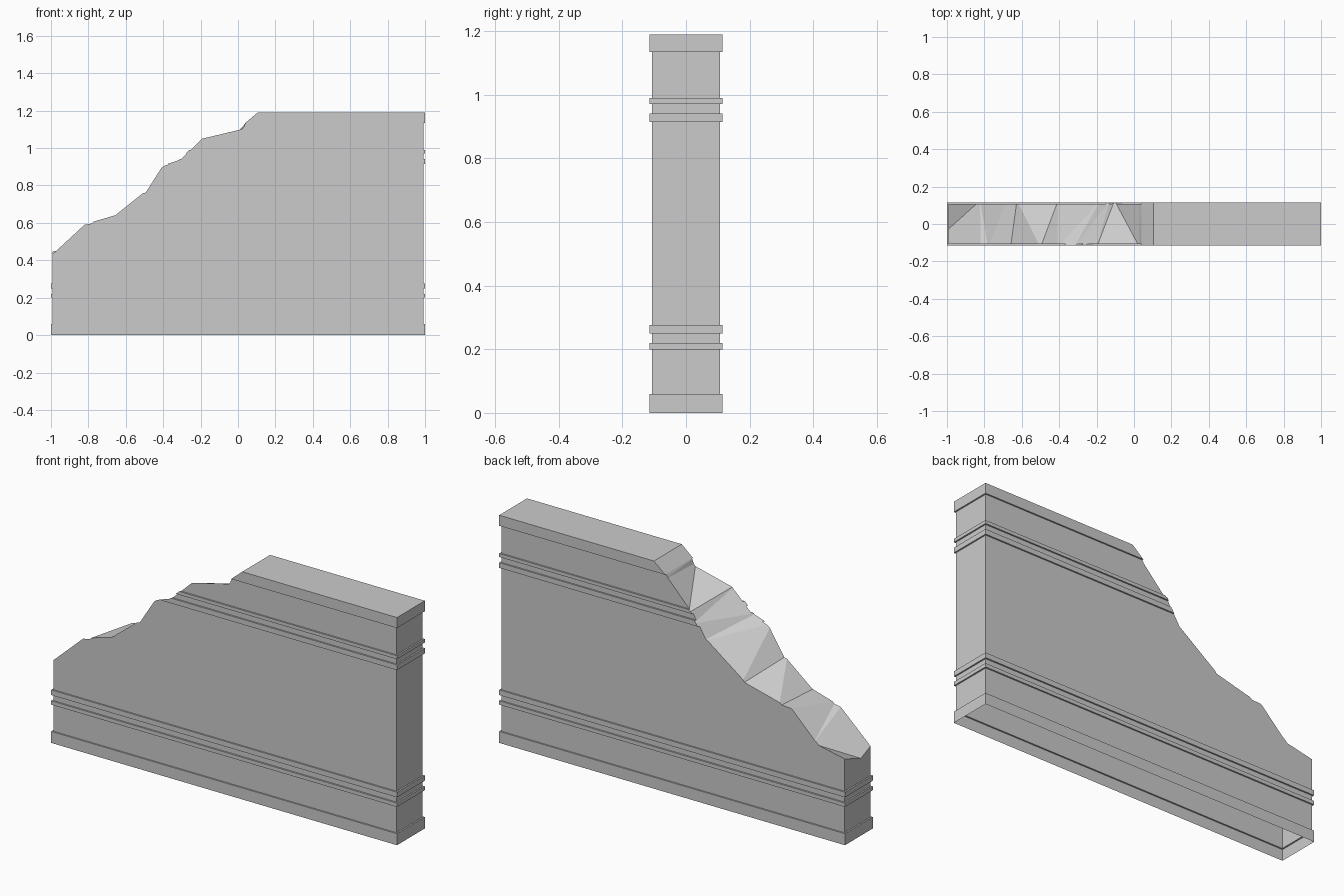
import bpy
import bmesh

cube = bpy.data.objects.get("Cube")
if cube:
    bpy.data.objects.remove(cube, do_unlink=True)

HALF_X, HALF_Y, HEIGHT = 1.0, 0.115, 1.19
INSET = 0.008

stone = bpy.data.materials.new("grey stone")
stone.use_nodes = True
stone.diffuse_color = (0.6, 0.6, 0.6, 1)
stone.node_tree.nodes["Principled BSDF"].inputs["Base Color"].default_value = (0.6, 0.6, 0.6, 1)


def make_object(name, bm):
    bmesh.ops.recalc_face_normals(bm, faces=bm.faces)
    mesh = bpy.data.meshes.new(name)
    bm.to_mesh(mesh)
    bm.free()
    mesh.materials.append(stone)
    obj = bpy.data.objects.new(name, mesh)
    bpy.context.collection.objects.link(obj)
    return obj


def bridge(bm, a, b):
    """Join two closed loops with quads."""
    for i in range(len(a)):
        j = (i + 1) % len(a)
        bm.faces.new((a[i], a[j], b[j], b[i]))


# Wall with base, string courses and coping, as stacked rectangular rings
bands = [(0, 0.06), (0.2, 0.22), (0.25, 0.277),
         (0.915, 0.942), (0.972, 0.99), (1.135, HEIGHT)]
profile = []
for low, high in bands:
    if low > 0:
        profile.append((INSET, low))
    profile += [(0, low), (0, high)]
    if high < HEIGHT:
        profile.append((INSET, high))

bm = bmesh.new()
rings = []
for inset, z in profile:
    x, y = HALF_X - inset, HALF_Y - inset
    rings.append([bm.verts.new((sx * x, sy * y, z))
                  for sx, sy in ((-1, -1), (1, -1), (1, 1), (-1, 1))])
for lower, upper in zip(rings, rings[1:]):
    bridge(bm, lower, upper)
bm.faces.new(rings[0])
bm.faces.new(rings[-1])
wall = make_object("broken_wall", bm)

# Cutter for the broken slope: front and back break lines (x, z)
front = [(-1.1, 0.34), (-0.82, 0.598), (-0.78, 0.605), (-0.66, 0.64),
         (-0.5, 0.768), (-0.41, 0.91), (-0.32, 0.94), (-0.2, 1.055), (0.03, 1.11)]
back = [(-1.1, 0.43), (-0.823, 0.487), (-0.68, 0.627), (-0.626, 0.63),
        (-0.406, 0.685), (-0.18, 0.85), (-0.13, 0.93), (-0.104, 0.98), (0.03, 1.12)]
outside = [(0.04, 1.135), (0.17, 1.245), (0.17, 1.4), (-1.1, 1.4)]

bm = bmesh.new()
sides = [[bm.verts.new((x, y, z)) for x, z in line + outside]
         for line, y in ((front, -0.125), (back, 0.125))]
bridge(bm, *sides)
for side in sides:
    bm.faces.new(side)
bmesh.ops.triangulate(bm, faces=bm.faces)
cutter = make_object("break_cutter", bm)
cutter.hide_render = True

cut = wall.modifiers.new("break", "BOOLEAN")
cut.operation = "DIFFERENCE"
cut.solver = "EXACT"
cut.object = cutter
bpy.context.view_layer.objects.active = wall
bpy.ops.object.modifier_apply(modifier=cut.name)
bpy.data.objects.remove(cutter, do_unlink=True)

# Open underside of the hollow wall
bm = bmesh.new()
bm.from_mesh(wall.data)
underside = [f for f in bm.faces if f.calc_center_median().z < 0.001]
bmesh.ops.delete(bm, geom=underside, context="FACES")
bm.to_mesh(wall.data)
bm.free()
